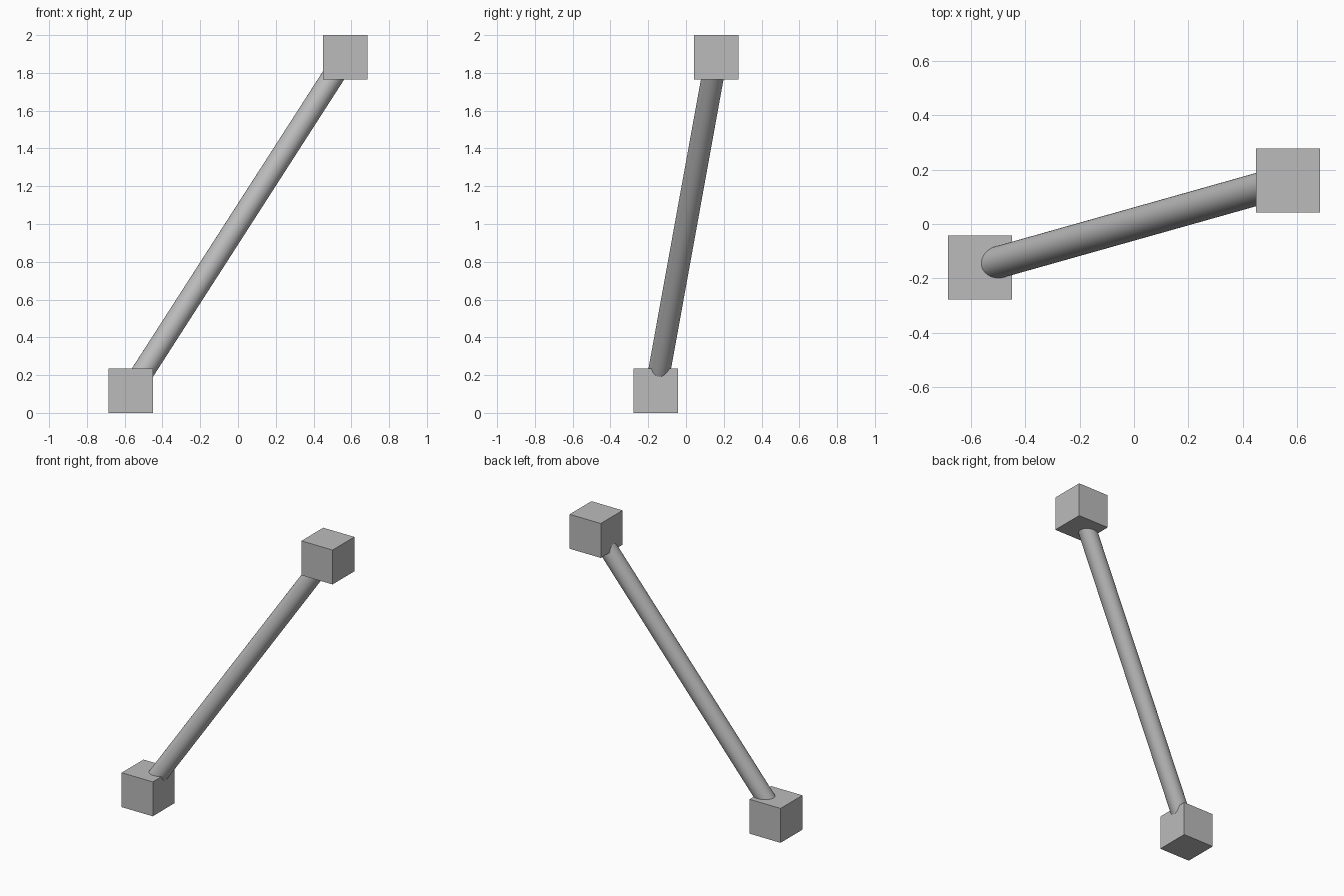
import bpy
import math
from mathutils import Vector

# Remove the default object
default = bpy.data.objects.get("Cube")
if default:
    bpy.data.objects.remove(default, do_unlink=True)

# Single plain grey
grey = bpy.data.materials.new("plain_grey")
grey.use_nodes = True
colour = (0.5, 0.5, 0.5, 1.0)
grey.diffuse_color = colour
grey.node_tree.nodes["Principled BSDF"].inputs["Base Color"].default_value = colour

BLOCK = 0.235
RADIUS = 0.059
top = Vector((0.5675, 0.16, 2 - BLOCK / 2))
bottom = Vector((-0.5675, -0.16, BLOCK / 2))


def finish(name):
    obj = bpy.context.object
    obj.name = name
    obj.data.name = name
    obj.data.materials.append(grey)
    return obj


# End blocks
for name, centre in (("lower_block", bottom), ("upper_block", top)):
    bpy.ops.mesh.primitive_cube_add(size=BLOCK, location=centre)
    finish(name)

# Slanted round rod joining the block centres
axis = top - bottom
bpy.ops.mesh.primitive_cylinder_add(
    vertices=48, radius=RADIUS, depth=axis.length,
    location=(top + bottom) / 2,
    rotation=axis.to_track_quat("Z", "Y").to_euler())
finish("connecting_rod")
bpy.ops.object.shade_smooth_by_angle(angle=math.radians(40))
